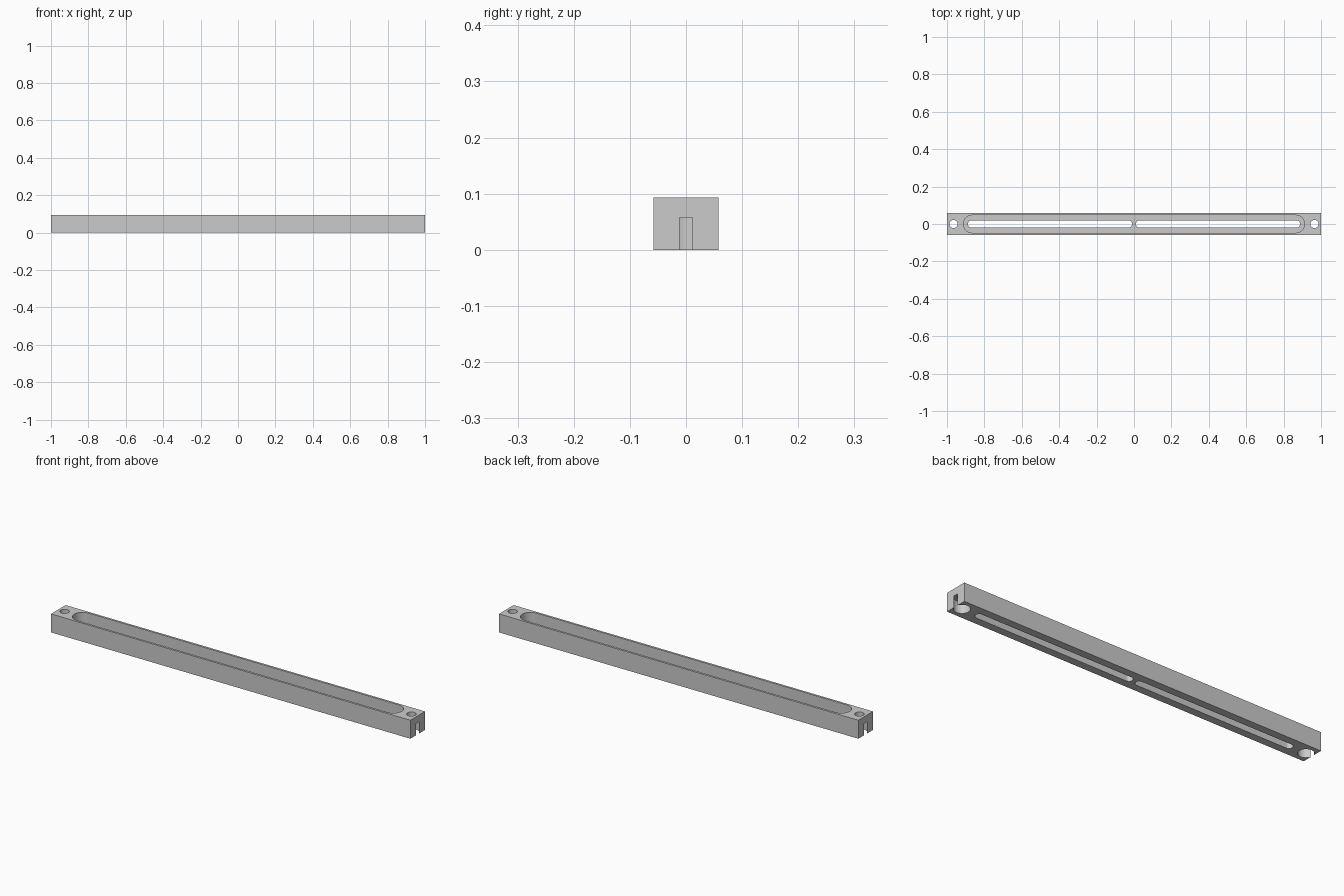
import bpy
import bmesh
from math import pi, sin, cos, radians

cube = bpy.data.objects.get("Cube")
if cube:
    bpy.data.objects.remove(cube, do_unlink=True)

LENGTH, WIDTH, HEIGHT = 2.0, 0.116, 0.093
FLOOR = 0.03          # thickness left under the long channel
BORE_TOP = 0.058      # ceiling of the screw head recess
EPS = 0.02            # overshoot of cutters

grey = bpy.data.materials.new("plain grey")
grey.use_nodes = True
colour = (0.6, 0.6, 0.6, 1)
grey.diffuse_color = colour
grey.node_tree.nodes["Principled BSDF"].inputs["Base Color"].default_value = colour


def mesh_object(name, bm):
    bmesh.ops.recalc_face_normals(bm, faces=bm.faces)
    mesh = bpy.data.meshes.new(name)
    bm.to_mesh(mesh)
    bm.free()
    mesh.materials.append(grey)
    obj = bpy.data.objects.new(name, mesh)
    bpy.context.collection.objects.link(obj)
    return obj


def stadium(name, x0, x1, radius, z0, z1, steps=24):
    """Upright prism with round ends; a cylinder when x1 - x0 is the diameter."""
    bm = bmesh.new()
    points = []
    for centre, start in ((x1 - radius, -pi / 2), (x0 + radius, pi / 2)):
        for i in range(steps + 1):
            a = start + pi * i / steps
            points.append((centre + radius * cos(a), radius * sin(a), z0))
    face = bm.faces.new([bm.verts.new(p) for p in points])
    bmesh.ops.remove_doubles(bm, verts=bm.verts[:], dist=0.0001)
    bm.faces.ensure_lookup_table()
    out = bmesh.ops.extrude_face_region(bm, geom=bm.faces[:])
    top = [v for v in out["geom"] if isinstance(v, bmesh.types.BMVert)]
    bmesh.ops.translate(bm, verts=top, vec=(0, 0, z1 - z0))
    return mesh_object(name, bm)


# Solid bar
bm = bmesh.new()
bmesh.ops.create_cube(bm, size=1)
bmesh.ops.scale(bm, verts=bm.verts, vec=(LENGTH, WIDTH, HEIGHT))
bmesh.ops.translate(bm, verts=bm.verts, vec=(0, 0, HEIGHT / 2))
bar = mesh_object("slotted_bar", bm)

# Long channel in the top
cutters = [stadium("channel_cutter", -0.912, 0.912, 0.047, FLOOR, HEIGHT + EPS)]
for side, sign in (("left", 1), ("right", -1)):
    # Through slot in the channel floor
    x0, x1 = sorted((sign * 0.01, sign * 0.888))
    cutters.append(stadium(side + "_slot_cutter", x0, x1, 0.019, -EPS, FLOOR + EPS))
    # Screw hole, and head recess that breaks through the end face
    for part, r, z0, z1 in (("recess", 0.037, -EPS, BORE_TOP),
                            ("hole", 0.022, -EPS, HEIGHT + EPS)):
        x = sign * 0.965
        cutters.append(stadium(f"{side}_{part}_cutter", x - r, x + r, r, z0, z1))

# Cut everything out of the bar
for cutter in cutters:
    mod = bar.modifiers.new(cutter.name, "BOOLEAN")
    mod.operation = "DIFFERENCE"
    mod.solver = "EXACT"
    mod.object = cutter
bpy.context.view_layer.update()
graph = bpy.context.evaluated_depsgraph_get()
result = bpy.data.meshes.new_from_object(bar.evaluated_get(graph))
bar.modifiers.clear()
bar.data = result
for cutter in cutters:
    bpy.data.objects.remove(cutter, do_unlink=True)

# Smooth round walls, crisp edges
bpy.ops.object.select_all(action="DESELECT")
bar.select_set(True)
bpy.context.view_layer.objects.active = bar
bpy.ops.object.shade_smooth_by_angle(angle=radians(30))
